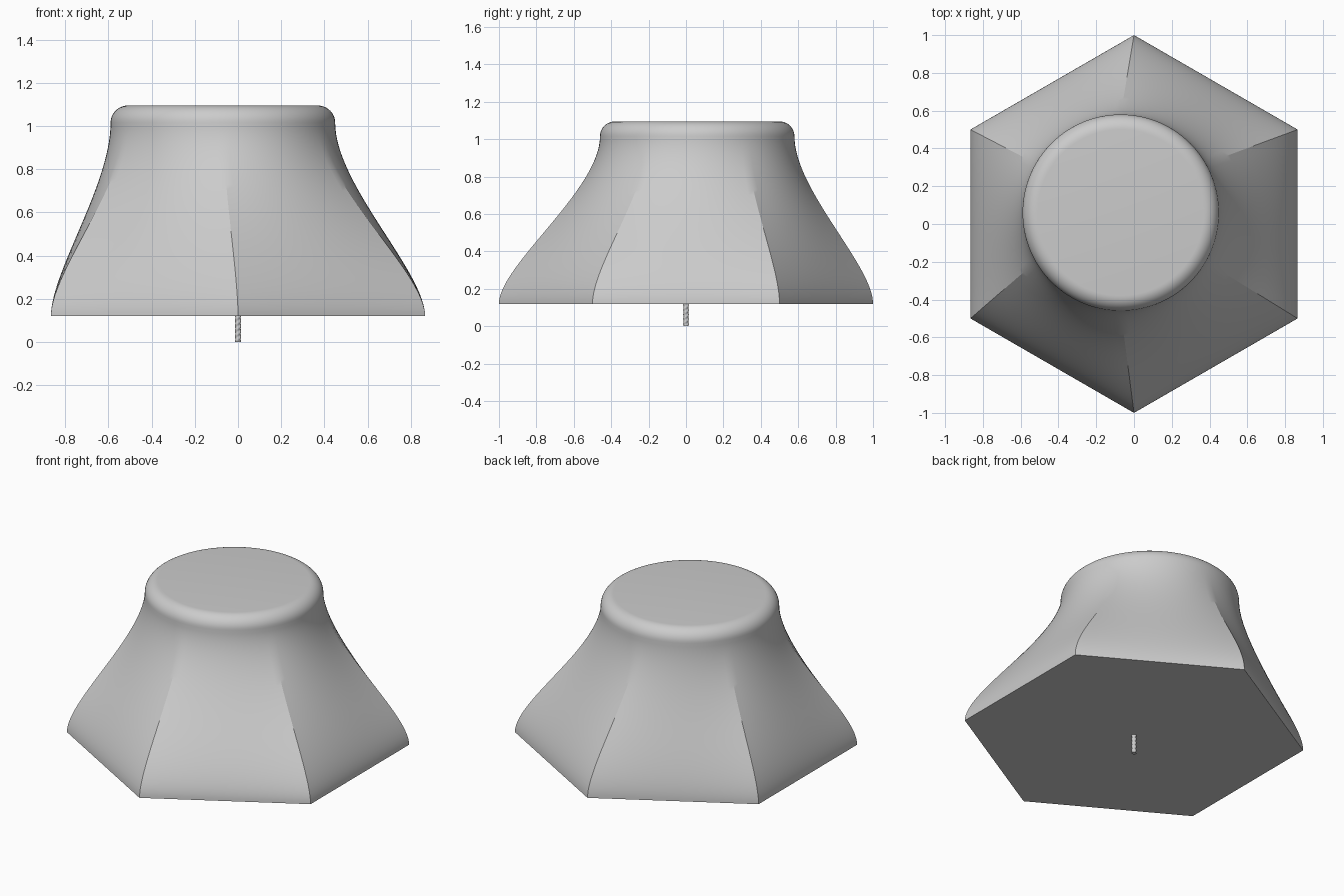
import bpy, bmesh, math

if "Cube" in bpy.data.objects:
    bpy.data.objects.remove(bpy.data.objects["Cube"])

SEG = 120                      # points around each ring (20 per hexagon side)
CX, CY, R = -0.07, 0.06, 0.52  # offset round top
Z0, Z1, FILLET = 0.12, 1.015, 0.08


def skin(name, rings, angle):
    """Join stacked rings of points into a closed, smooth-shaded solid."""
    bm = bmesh.new()
    loops = [[bm.verts.new(p) for p in ring] for ring in rings]
    n = len(loops[0])
    for a, b in zip(loops, loops[1:]):
        for i in range(n):
            j = (i + 1) % n
            bm.faces.new((a[i], a[j], b[j], b[i]))
    bm.faces.new(loops[0][::-1])
    bm.faces.new(loops[-1])
    mesh = bpy.data.meshes.new(name)
    bm.to_mesh(mesh)
    bm.free()
    obj = bpy.data.objects.new(name, mesh)
    bpy.context.collection.objects.link(obj)
    bpy.ops.object.select_all(action='DESELECT')
    bpy.context.view_layer.objects.active = obj
    obj.select_set(True)
    bpy.ops.object.shade_smooth_by_angle(angle=math.radians(angle))
    return obj


def angle_at(i):
    return math.radians(30) + 2 * math.pi * i / SEG


def hexagon(i):
    a = angle_at(i)
    off = (a - math.radians(30)) % math.radians(60) - math.radians(30)
    r = math.cos(math.radians(30)) / math.cos(off)
    return r * math.cos(a), r * math.sin(a)


def circle(i, r):
    a = angle_at(i)
    return CX + r * math.cos(a), CY + r * math.sin(a)


# Body: hexagon blending into an offset circle along an S-curve
rings = []
STEPS = 36
for k in range(STEPS + 1):
    t = k / STEPS
    s = 3 * t**2 - 2 * t**3
    u = 3 * t * (1 - t)**2 * 0.23 + 3 * t**2 * (1 - t) * 0.68 + t**3
    z = Z0 + u * (Z1 - Z0)
    ring = []
    for i in range(SEG):
        (hx, hy), (cx, cy) = hexagon(i), circle(i, R)
        ring.append((hx + s * (cx - hx), hy + s * (cy - hy), z))
    rings.append(ring)

# Rounded rim of the top
for k in range(1, 11):
    a = math.pi / 2 * k / 10
    r = R - FILLET * (1 - math.cos(a))
    rings.append([(*circle(i, r), Z1 + FILLET * math.sin(a)) for i in range(SEG)])
skin("knob_body", rings, 20)

# Small threaded pin under the base
pin = []
for k in range(61):
    z = 0.125 * k / 60
    ring = []
    for i in range(24):
        a = 2 * math.pi * i / 24
        r = 0.0135 + 0.0015 * math.cos(2 * (a - 2 * math.pi * z / 0.05))
        ring.append((r * math.cos(a), r * math.sin(a), z))
    pin.append(ring)
skin("threaded_pin", pin, 30)
